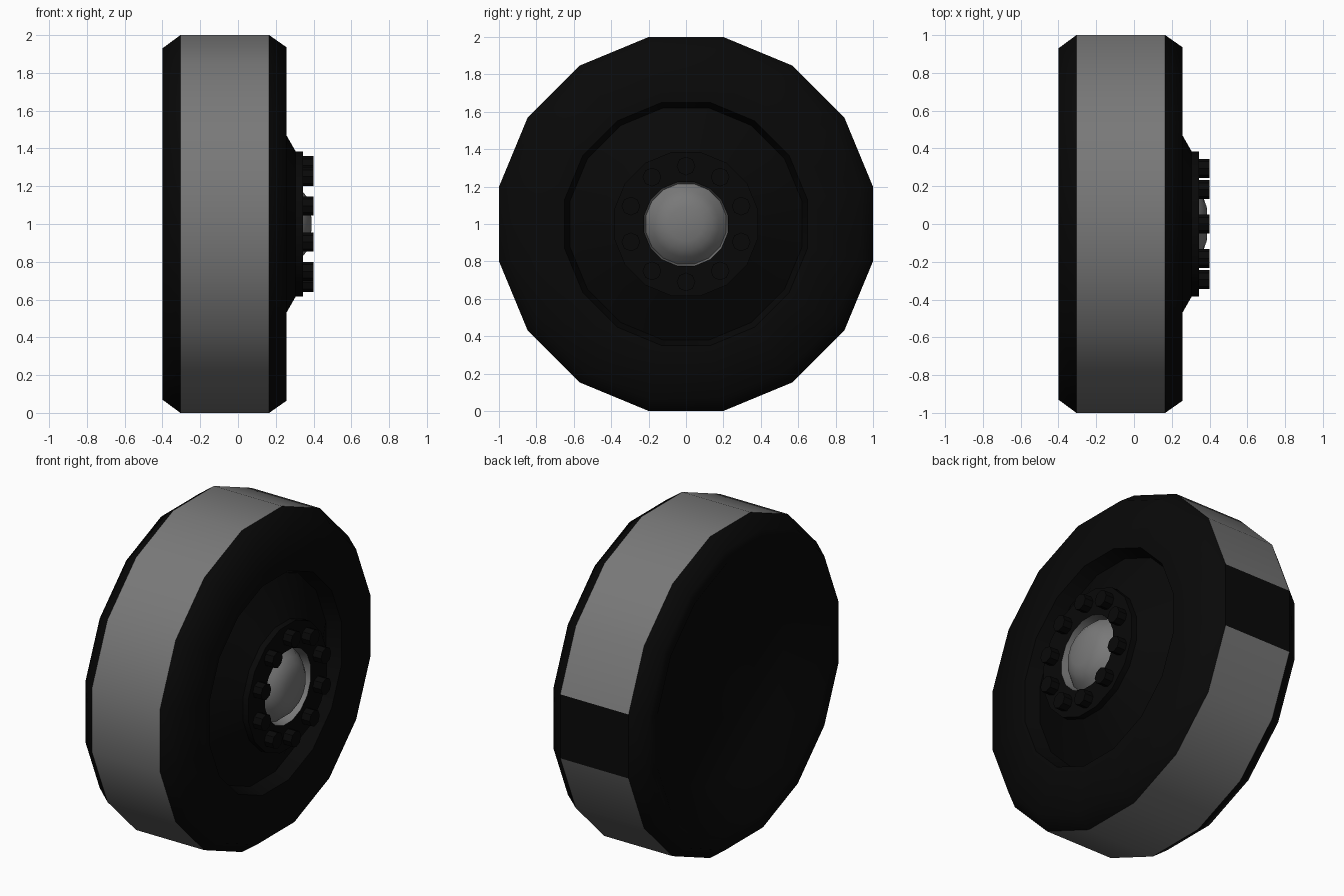
import bpy, bmesh
from math import pi, cos, sin, radians

if "Cube" in bpy.data.objects:
    bpy.data.objects.remove(bpy.data.objects["Cube"])

N = 16
K = 1 / cos(pi / N)          # flat-to-flat radius -> corner radius


def colour(name, v):
    m = bpy.data.materials.new(name)
    m.diffuse_color = (v, v, v, 1)
    m.use_nodes = True
    m.node_tree.nodes["Principled BSDF"].inputs["Base Color"].default_value = m.diffuse_color
    return m


black = colour("black_rubber", 0.0025)
grey = colour("dark_grey", 0.19)


def revolve(name, profile, mat, first=0, count=N, angle=30):
    """Turn (x, flat radius) points around the axle; first/count pick the sides."""
    bm = bmesh.new()
    for s in range(first, first + count):
        a, b = ((s - 0.5) * 2 * pi / N, (s + 0.5) * 2 * pi / N)
        for (x0, r0), (x1, r1) in zip(profile, profile[1:]):
            pts = []
            for x, r, t in ((x0, r0, a), (x0, r0, b), (x1, r1, b), (x1, r1, a)):
                p = (x, r * K * cos(t), 1 + r * K * sin(t))
                if r > 0 or p not in pts:
                    pts.append(p)
            bm.faces.new([bm.verts.new(p) for p in pts])
    bmesh.ops.remove_doubles(bm, verts=bm.verts, dist=1e-4)
    return finish(name, bm, mat, angle)


def finish(name, bm, mat, angle=30):
    me = bpy.data.meshes.new(name)
    bm.to_mesh(me)
    bm.free()
    ob = bpy.data.objects.new(name, me)
    bpy.context.collection.objects.link(ob)
    me.materials.append(mat)
    bpy.ops.object.select_all(action='DESELECT')
    ob.select_set(True)
    bpy.context.view_layer.objects.active = ob
    bpy.ops.object.shade_smooth_by_angle(angle=radians(angle))
    return ob


# Tread band, with one black side facing +y
band = [(-0.305, 1.0), (0.165, 1.0)]
revolve("tread", band, grey, first=1, count=N - 1)
revolve("tread_patch", band, black, first=0, count=1)

# Dished back and front sidewall
revolve("back_sidewall", [(-0.22, 0), (-0.25, 0.6), (-0.4, 0.85), (-0.4, 0.93),
                          (-0.305, 1.0)], black, angle=70)
revolve("front_sidewall", [(0.165, 1.0), (0.258, 0.935), (0.258, 0.65)],
        black, angle=70)

# Recessed rim rising to the hub plate
revolve("rim", [(0.258, 0.65), (0.17, 0.62), (0.305, 0.385),
                (0.343, 0.385), (0.343, 0.225)], black)

# Hub opening and domed cap
revolve("hub_cap", [(0.343, 0.225), (0.29, 0.215), (0.34, 0.175),
                    (0.367, 0.14), (0.385, 0.09), (0.39, 0)], grey)

# Ring of ten wheel bolts
bm = bmesh.new()
for i in range(10):
    t = i * 2 * pi / 10
    ret = bmesh.ops.create_cone(bm, cap_ends=True, segments=8, radius1=0.05,
                                radius2=0.05, depth=0.07)
    for v in ret["verts"]:
        x, y, z = v.co
        v.co = (0.365 + z, 0.31 * sin(t) + x, 1 + 0.31 * cos(t) + y)
bmesh.ops.recalc_face_normals(bm, faces=bm.faces)
finish("wheel_bolts", bm, black)
